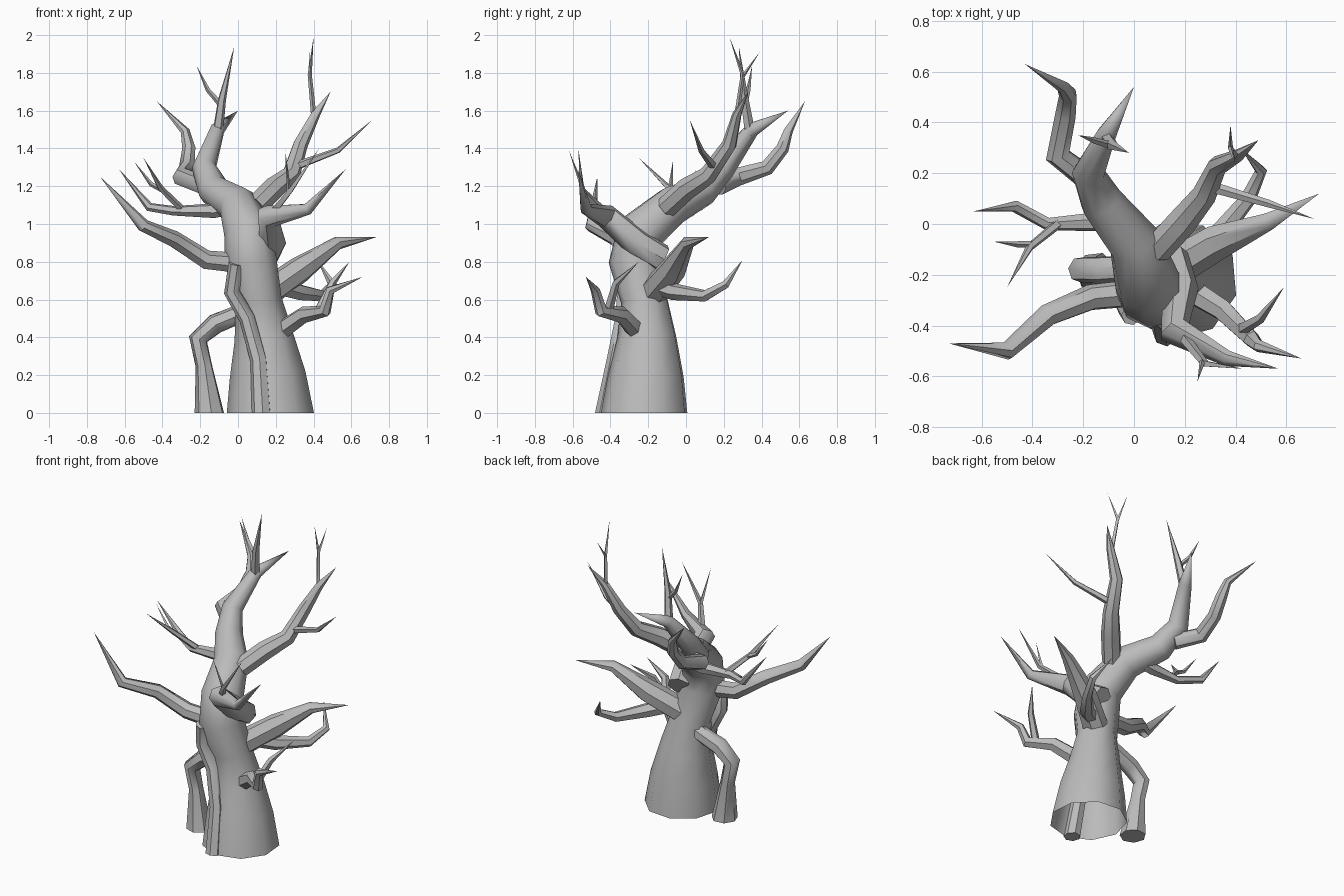
import bpy, bmesh, math
from mathutils import Vector

cube = bpy.data.objects.get("Cube")
if cube:
    bpy.data.objects.remove(cube, do_unlink=True)

bark = bpy.data.materials.new("grey_bark")
bark.use_nodes = True
GREY = (0.5, 0.5, 0.5, 1)
bark.diffuse_color = GREY
bark.node_tree.nodes["Principled BSDF"].inputs["Base Color"].default_value = GREY


def limb(name, path, sides=7, cap=True, upright=False):
    """Tapered tube along (x, y, z, radius) points; a zero radius makes a pointed tip."""
    pts = [Vector(p[:3]) for p in path]
    bm = bmesh.new()
    rings = []
    last = len(pts) - 1
    tangent = Vector((0, 0, 1)) if upright else (pts[1] - pts[0]).normalized()
    side = tangent.orthogonal().normalized()
    for i, p in enumerate(pts):
        if 0 < i < last:
            new = ((pts[i] - pts[i - 1]).normalized() + (pts[i + 1] - pts[i]).normalized()).normalized()
        elif i == last:
            new = (pts[i] - pts[i - 1]).normalized()
        else:
            new = tangent
        side = tangent.rotation_difference(new) @ side
        tangent = new
        up = tangent.cross(side)
        r = path[i][3]
        if r == 0:
            rings.append([bm.verts.new(p)])
            continue
        angles = [math.tau * (k + 0.5) / sides for k in range(sides)]
        rings.append([bm.verts.new(p + r * (math.cos(a) * side + math.sin(a) * up)) for a in angles])
    for low, high in zip(rings, rings[1:]):
        for k in range(sides):
            n = (k + 1) % sides
            if len(high) == 1:
                bm.faces.new((low[k], low[n], high[0]))
            else:
                bm.faces.new((low[k], low[n], high[n], high[k]))
    if cap:
        bm.faces.new(rings[0][::-1])
        if len(rings[-1]) > 1:
            bm.faces.new(rings[-1])
    mesh = bpy.data.meshes.new(name)
    bm.to_mesh(mesh)
    bm.free()
    mesh.materials.append(bark)
    obj = bpy.data.objects.new(name, mesh)
    bpy.context.collection.objects.link(obj)
    bpy.ops.object.select_all(action="DESELECT")
    obj.select_set(True)
    bpy.context.view_layer.objects.active = obj
    bpy.ops.object.shade_smooth_by_angle(angle=math.radians(50))
    return obj


# Hollow trunk flowing into the main limb
limb("trunk", [(.175, -.22, 0, .235), (.16, -.21, .2, .205), (.14, -.205, .4, .16),
               (.11, -.22, .6, .125), (.07, -.27, .8, .14), (.055, -.24, .96, .13),
               (.0, -.07, 1.1, .105), (-.13, .09, 1.18, .085), (-.18, .2, 1.3, .065),
               (-.11, .35, 1.5, .04), (0, .54, 1.6, 0)], 9, cap=False, upright=True)

# Roots
limb("left_root", [(-.15, -.19, 0, .08), (-.18, -.18, .25, .045), (-.21, -.18, .39, .052),
                   (-.12, -.18, .47, .055), (.05, -.17, .54, .05)], upright=True)
limb("front_root", [(.125, -.43, 0, .052), (.11, -.375, .28, .045), (.05, -.33, .5, .045),
                    (-.03, -.32, .64, .045), (-.01, -.36, .79, .04)], upright=True)

# Crown branches
limb("back_branch", [(-.17, .17, 1.2, .05), (-.3, .27, 1.25, .05), (-.27, .43, 1.3, .042),
                     (-.26, .51, 1.4, .036), (-.28, .54, 1.49, .025), (-.43, .63, 1.65, 0)])
limb("crown_twig", [(-.11, .34, 1.47, .03), (-.085, .31, 1.66, .022), (-.02, .28, 1.94, 0)], 5)
limb("crown_side_twig", [(-.09, .31, 1.63, .015), (-.16, .33, 1.71, .012), (-.22, .35, 1.84, 0)], 4)
limb("upper_branch", [(.09, -.1, 1.09, .06), (.19, .01, 1.19, .06), (.28, .12, 1.26, .05),
                      (.33, .23, 1.42, .04), (.41, .27, 1.58, .025), (.49, .33, 1.7, 0)])
limb("upper_twig", [(.4, .27, 1.58, .014), (.38, .3, 1.79, .011), (.4, .23, 1.99, 0)], 4)
limb("upper_side_twig", [(.38, .3, 1.78, .01), (.38, .39, 1.91, 0)], 4)
limb("upper_long_twig", [(.29, .15, 1.3, .024), (.53, .08, 1.39, .016), (.71, .02, 1.55, 0)], 5)

# Left branches
limb("left_branch", [(.03, -.27, .79, .055), (-.17, -.29, .81, .052), (-.34, -.36, .92, .045),
                     (-.5, -.5, .99, .036), (-.73, -.47, 1.25, 0)])
limb("left_back_branch", [(0, 0, 1.1, .045), (-.13, .01, 1.07, .04), (-.34, 0, 1.07, .026),
                          (-.47, .07, 1.09, .024), (-.63, .05, 1.29, 0)], 6)
limb("left_twig", [(-.3, 0, 1.08, .02), (-.41, -.09, 1.19, .016), (-.5, -.25, 1.35, 0)], 5)
limb("left_side_twig", [(-.4, -.08, 1.18, .014), (-.46, -.08, 1.21, .012), (-.55, -.07, 1.33, 0)], 4)

# Right branches
limb("right_front_branch", [(.14, -.13, .82, .075), (.18, -.26, .9, .075), (.16, -.42, 1.04, .065),
                            (.37, -.53, 1.08, .032), (.57, -.57, 1.29, 0)])
limb("right_front_twig", [(.2, -.45, 1.08, .022), (.28, -.55, 1.18, .016), (.43, -.57, 1.4, 0)], 4)
limb("right_front_side_twig", [(.27, -.54, 1.17, .012), (.25, -.62, 1.39, 0)], 4)
limb("right_middle_branch", [(.13, -.19, .62, .08), (.33, -.07, .76, .072), (.53, .01, .9, .036),
                             (.73, .12, .93, 0)])
limb("right_back_branch", [(.18, -.17, .68, .05), (.32, -.06, .64, .045), (.45, .1, .62, .032),
                           (.5, .21, .68, .024), (.42, .3, .81, 0)], 6)
limb("right_low_branch", [(.22, -.26, .43, .052), (.35, -.34, .52, .045), (.46, -.45, .54, .035),
                          (.49, -.48, .65, .025), (.66, -.53, .72, 0)], 6)
limb("right_low_twig", [(.43, -.41, .55, .026), (.5, -.37, .69, .02), (.59, -.25, .8, 0)], 5)
